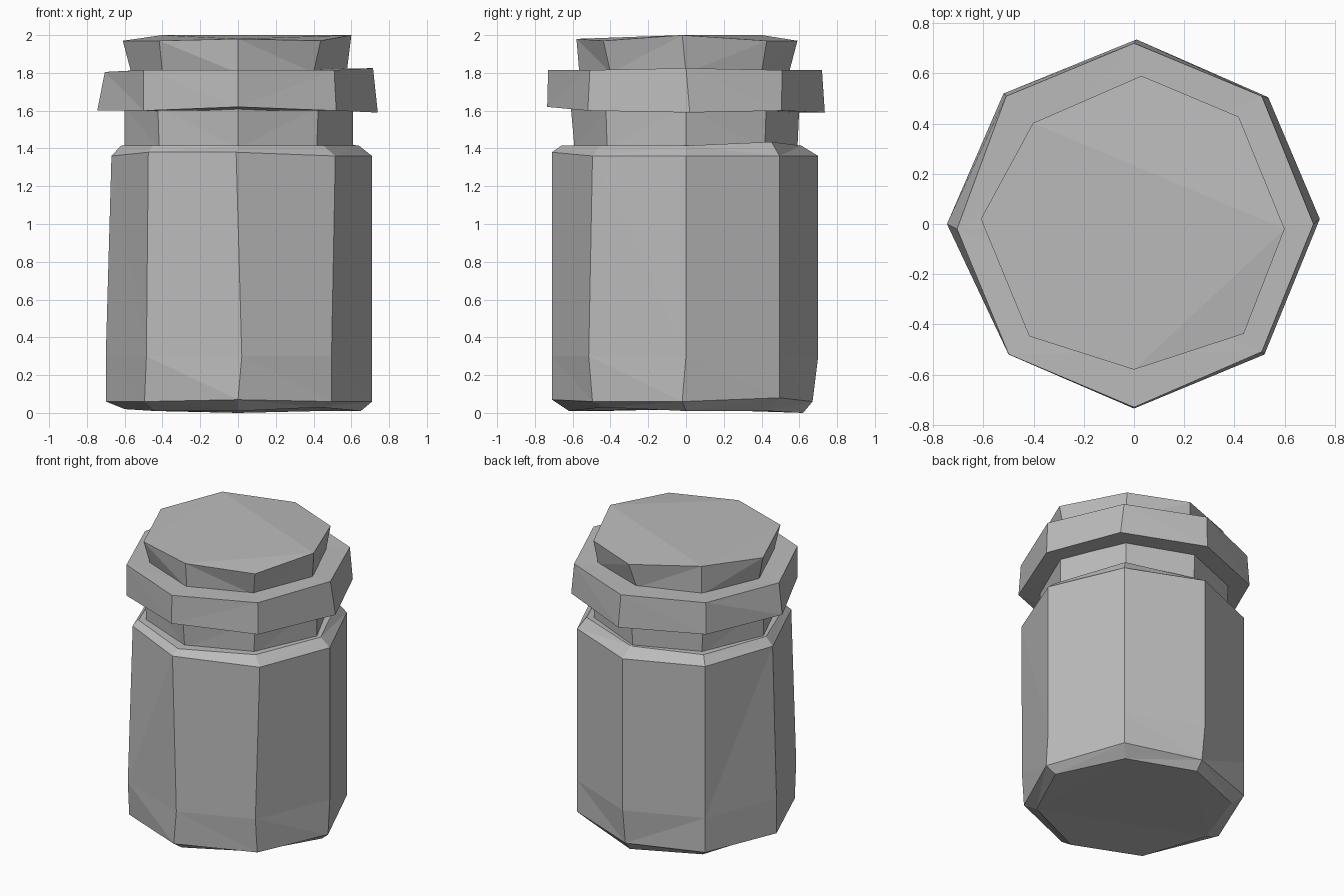
import bpy
import bmesh
from math import cos, sin, pi

old = bpy.data.objects.get("Cube")
if old:
    bpy.data.objects.remove(old, do_unlink=True)

# Single plain grey for the whole jar
grey = bpy.data.materials.new("plain grey")
colour = (0.5, 0.5, 0.5, 1)
grey.diffuse_color = colour
grey.use_nodes = True
grey.node_tree.nodes["Principled BSDF"].inputs["Base Color"].default_value = colour

# Corner numbers, counter-clockwise from the model's left side
E, NE, N, NW, W, SW, S, SE = range(8)


def ring(radius, height, nudges=None):
    """Octagon of corners, with a few pushed off the regular shape for a hand-cut look."""
    points = []
    for corner in range(8):
        angle = corner * pi / 4
        dx, dy, dz = (nudges or {}).get(corner, (0, 0, 0))
        points.append((radius * cos(angle) + dx, radius * sin(angle) + dy, height + dz))
    return points


def stack(name, rings):
    """Closed, flat-shaded solid skinned through a stack of octagons."""
    bm = bmesh.new()
    loops = [[bm.verts.new(p) for p in points] for points in rings]
    bm.faces.new(reversed(loops[0]))
    for low, high in zip(loops, loops[1:]):
        for i in range(8):
            j = (i + 1) % 8
            bm.faces.new((low[i], low[j], high[j], high[i]))
    bm.faces.new(loops[-1])
    # Triangles keep the slightly uneven facets truly flat
    bmesh.ops.triangulate(bm, faces=bm.faces[:])
    bmesh.ops.recalc_face_normals(bm, faces=bm.faces[:])
    mesh = bpy.data.meshes.new(name)
    bm.to_mesh(mesh)
    bm.free()
    mesh.materials.append(grey)
    obj = bpy.data.objects.new(name, mesh)
    bpy.context.collection.objects.link(obj)
    return obj


# Jar body with a narrow bevel at the foot and shoulder
stack("jar_body", [
    ring(.62, .01, {E: (.03, 0, 0), W: (.02, 0, .01), N: (0, 0, -.01), SE: (0, 0, .02)}),
    ring(.7, .06, {N: (0, -.03, 0), S: (0, -.01, .01), E: (.01, -.02, 0), NE: (0, 0, .02)}),
    ring(.7, .3, {S: (.02, -.01, 0), SW: (.01, -.03, 0), SE: (0, -.02, 0), E: (.01, 0, 0)}),
    ring(.7, 1.36, {W: (.03, 0, 0), E: (.01, 0, 0), S: (-.01, -.01, .02),
                    SW: (.02, .01, .02), SE: (.02, 0, 0)}),
    ring(.64, 1.415, {W: (.02, 0, 0), N: (0, -.03, 0), NE: (0, 0, .02), S: (0, -.02, 0)}),
])

# Neck between the body and the rim
stack("jar_neck", [
    ring(.59, 1.4, {E: (.02, 0, 0), W: (-.01, 0, 0)}),
    ring(.6, 1.62, {S: (0, -.01, 0), E: (.01, 0, 0)}),
])

# Wide rim band
stack("lid_rim", [
    ring(.735, 1.6, {E: (.005, .02, -.01), NE: (.015, -.015, 0), N: (.01, 0, -.01),
                     SW: (.02, 0, 0), S: (0, 0, .02), W: (-.01, 0, 0)}),
    ring(.72, 1.815, {W: (.015, -.02, -.01), E: (-.005, 0, .01),
                      SW: (.01, -.01, 0), S: (0, -.01, 0)}),
])

# Flared lid cap
stack("lid_cap", [
    ring(.565, 1.8, {N: (0, -.02, 0), E: (.01, 0, 0)}),
    ring(.59, 1.97, {E: (.01, -.02, .03), NE: (0, .01, 0), N: (.03, 0, 0),
                     NW: (.015, -.015, .03), W: (-.02, .02, 0), SW: (0, -.03, 0),
                     S: (0, .01, .01), SE: (.02, -.02, 0)}),
])
